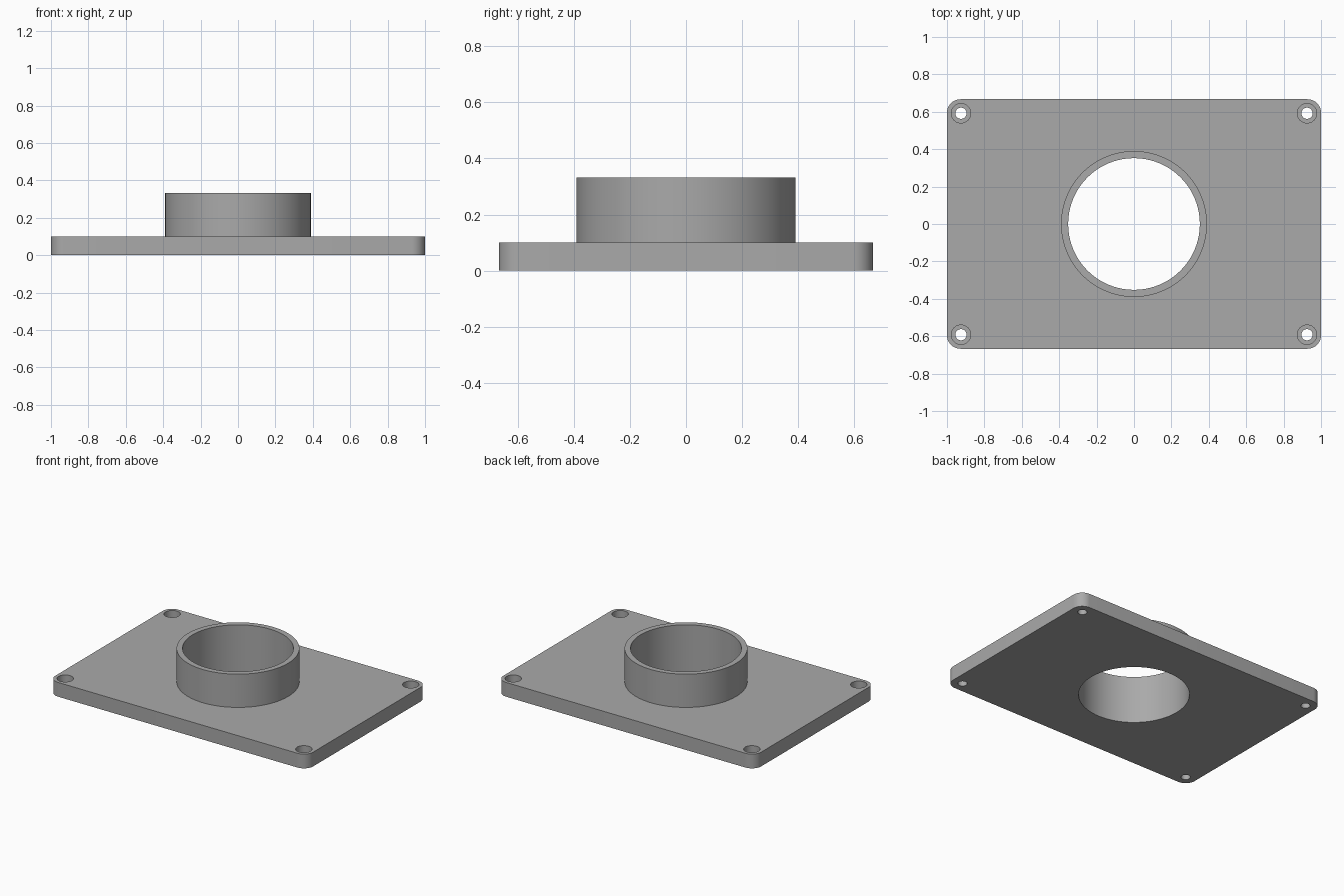
import bpy
import bmesh
from math import radians

if "Cube" in bpy.data.objects:
    bpy.data.objects.remove(bpy.data.objects["Cube"], do_unlink=True)

# Overall dimensions
HALF_X, HALF_Y, PLATE_H = 1.0, 0.667, 0.1
CORNER_R = 0.072
COLLAR_R, BORE_R, COLLAR_TOP = 0.39, 0.352, 0.333
HOLE_X, HOLE_Y = 0.925, 0.592
HOLE_R, RECESS_R, RECESS_FLOOR = 0.03, 0.052, 0.04

grey = bpy.data.materials.new("mid grey")
grey.use_nodes = True
colour = (0.40, 0.40, 0.40, 1)
grey.diffuse_color = colour
grey.node_tree.nodes["Principled BSDF"].inputs["Base Color"].default_value = colour


def cylinder(name, radius, z0, z1, x=0, y=0, sides=48):
    bpy.ops.mesh.primitive_cylinder_add(
        vertices=sides, radius=radius, depth=z1 - z0, location=(x, y, (z0 + z1) / 2))
    obj = bpy.context.object
    obj.name = name
    obj.data.materials.append(grey)
    return obj


def combine(target, tool, operation):
    """Apply a boolean and discard the tool object."""
    mod = target.modifiers.new(operation.title(), "BOOLEAN")
    mod.operation, mod.object, mod.solver = operation, tool, "EXACT"
    bpy.context.view_layer.objects.active = target
    bpy.ops.object.modifier_apply(modifier=mod.name)
    bpy.data.objects.remove(tool, do_unlink=True)


# Base plate with rounded vertical corners
bpy.ops.mesh.primitive_cube_add(size=1, location=(0, 0, PLATE_H / 2))
plate = bpy.context.object
plate.name = "flanged_plate"
plate.data.materials.append(grey)
plate.scale = (2 * HALF_X, 2 * HALF_Y, PLATE_H)
bpy.ops.object.transform_apply(location=True, rotation=False, scale=True)
bm = bmesh.new()
bm.from_mesh(plate.data)
uprights = [e for e in bm.edges if abs(e.verts[0].co.z - e.verts[1].co.z) > PLATE_H / 2]
bmesh.ops.bevel(bm, geom=uprights, offset=CORNER_R, segments=10, profile=0.5, affect="EDGES")
bm.to_mesh(plate.data)
bm.free()

# Round collar and its through bore
combine(plate, cylinder("collar", COLLAR_R, PLATE_H / 2, COLLAR_TOP, sides=96), "UNION")
combine(plate, cylinder("bore_cutter", BORE_R, -0.1, COLLAR_TOP + 0.1, sides=96), "DIFFERENCE")

# Counterbored screw holes in the corners
for sx in (-1, 1):
    for sy in (-1, 1):
        x, y = sx * HOLE_X, sy * HOLE_Y
        combine(plate, cylinder("recess_cutter", RECESS_R, RECESS_FLOOR, 0.2, x, y), "DIFFERENCE")
        combine(plate, cylinder("hole_cutter", HOLE_R, -0.1, 0.2, x, y), "DIFFERENCE")

# Smooth the round walls, keep the rims crisp
bpy.ops.object.select_all(action="DESELECT")
plate.select_set(True)
bpy.context.view_layer.objects.active = plate
bpy.ops.object.shade_smooth_by_angle(angle=radians(30))
